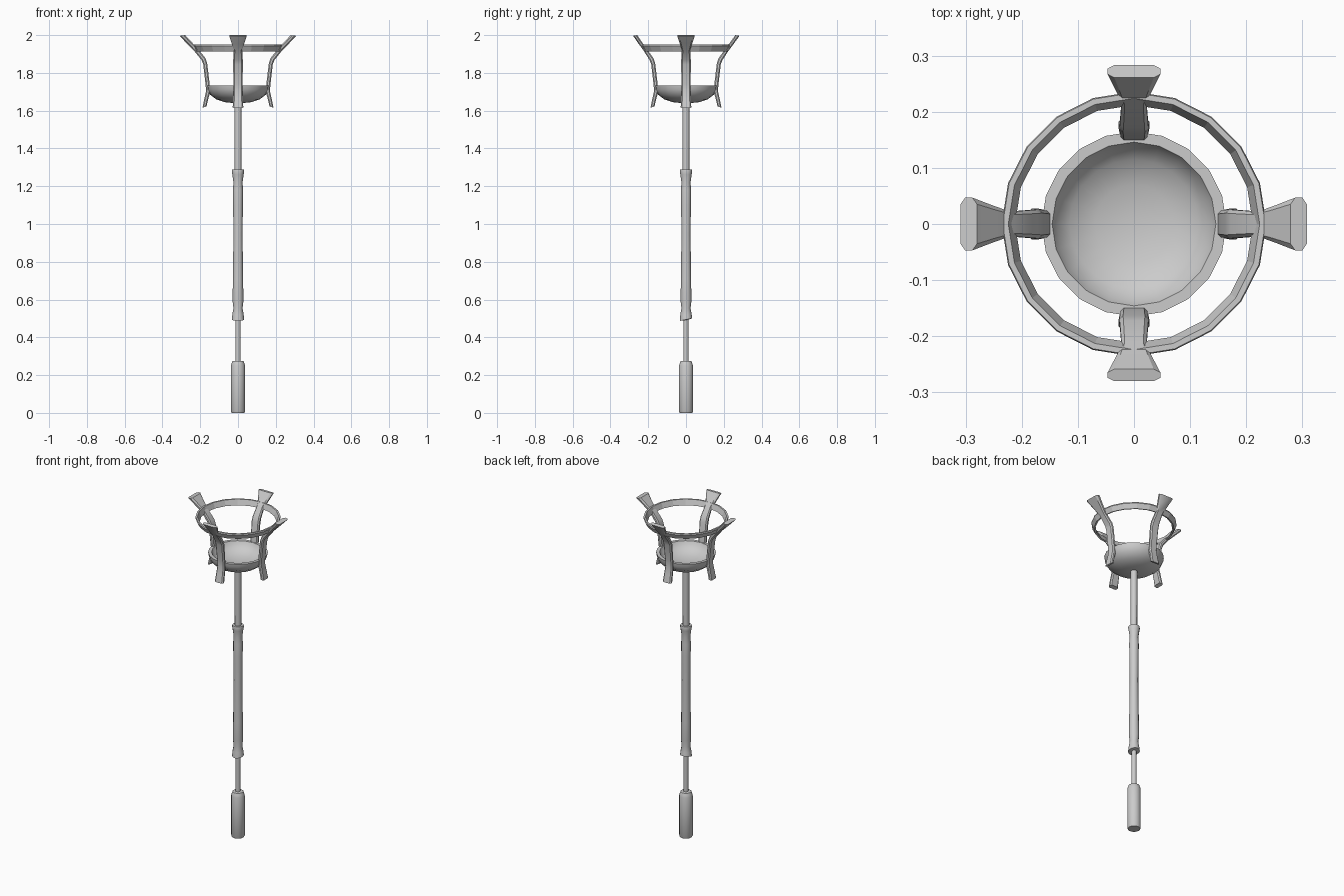
import bpy, bmesh
from math import cos, sin, pi, radians
from mathutils import Vector, Matrix

if "Cube" in bpy.data.objects:
    bpy.data.objects.remove(bpy.data.objects["Cube"])


def finish(bm, name, smooth=None):
    bmesh.ops.recalc_face_normals(bm, faces=bm.faces)
    mesh = bpy.data.meshes.new(name)
    bm.to_mesh(mesh)
    bm.free()
    ob = bpy.data.objects.new(name, mesh)
    bpy.context.collection.objects.link(ob)
    if smooth:
        bpy.ops.object.select_all(action='DESELECT')
        ob.select_set(True)
        bpy.context.view_layer.objects.active = ob
        bpy.ops.object.shade_smooth_by_angle(angle=radians(smooth))
    return ob


def loft(bm, loops, closed=False):
    """Skin vertex loops; cap the ends unless the loft closes on itself."""
    n = len(loops[0])
    pairs = list(zip(loops, loops[1:]))
    if closed:
        pairs.append((loops[-1], loops[0]))
    for a, b in pairs:
        for i in range(n):
            j = (i + 1) % n
            bm.faces.new((a[i], a[j], b[j], b[i]))
    if not closed:
        bm.faces.new(loops[0])
        bm.faces.new(loops[-1])


def lathe(name, profile, sides, smooth=None, closed=False):
    bm = bmesh.new()
    loops = [[bm.verts.new((r * cos(2 * pi * i / sides), r * sin(2 * pi * i / sides), z))
              for i in range(sides)] for r, z in profile]
    loft(bm, loops, closed)
    return finish(bm, name, smooth)


# Shaft, foot weight and turned grip
lathe("shaft", [(.014, .25), (.014, .52), (.018, 1.2), (.019, 1.66)], 12, 40)
lathe("foot_weight", [(.034, 0), (.038, .008), (.038, .25), (.034, .262),
                      (.030, .274), (.014, .276)], 14, 40)
grip = lathe("grip", [(.016, .492), (.033, .494), (.030, .52), (.024, .555), (.029, .595),
                      (.027, .70), (.024, .95), (.026, 1.10), (.027, 1.18), (.024, 1.22),
                      (.030, 1.262), (.033, 1.28), (.031, 1.288), (.018, 1.288)], 12, 40)
# Slanted lower end of the grip
for v in grip.data.vertices:
    if v.co.z < .5:
        v.co.z -= v.co.y * -.2

# Shallow bowl with a flat rim
lathe("bowl", [(.02, 1.64), (.07, 1.645), (.115, 1.66), (.148, 1.685), (.162, 1.712),
               (.165, 1.732), (.146, 1.732), (.138, 1.715), (.115, 1.692),
               (.07, 1.675), (.02, 1.669)], 20, 40)

# Flared hoop
lathe("hoop", [(.212, 1.917), (.222, 1.914), (.236, 1.942), (.234, 1.949),
               (.224, 1.949)], 20, closed=True)

# Prongs: inner (r, z), outer (r, z), half width per station
STATIONS = [((.167, 1.622), (.188, 1.615), .028),
            ((.158, 1.66), (.179, 1.66), .026),
            ((.147, 1.70), (.169, 1.705), .024),
            ((.150, 1.74), (.172, 1.74), .024),
            ((.163, 1.85), (.184, 1.845), .026),
            ((.172, 1.878), (.193, 1.868), .025),
            ((.215, 1.932), (.232, 1.918), .022),
            ((.246, 1.966), (.266, 1.954), .034),
            ((.276, 2.0), (.304, 1.996), .047)]


def prong(name, angle, reach):
    bm = bmesh.new()
    loops = []
    for inner, outer, w in STATIONS:
        a, b = Vector((inner[0], 0, inner[1])), Vector((outer[0], 0, outer[1]))
        loop = []
        for t, k in ((0, -.75), (.28, -1), (.72, -1), (1, -.75),
                     (1, .75), (.72, 1), (.28, 1), (0, .75)):
            p = a.lerp(b, t)
            if p.x > .2:
                p.x = .2 + (p.x - .2) * reach
            p.y = k * w
            loop.append(bm.verts.new(p))
        loops.append(loop)
    loft(bm, loops)
    bmesh.ops.transform(bm, matrix=Matrix.Rotation(angle, 4, 'Z'), verts=bm.verts)
    finish(bm, name, 30)


for name, quarter, reach in (("right_prong", 0, 1.04), ("back_prong", 1, .8),
                             ("left_prong", 2, 1.05), ("front_prong", 3, .77)):
    prong(name, quarter * pi / 2, reach)
